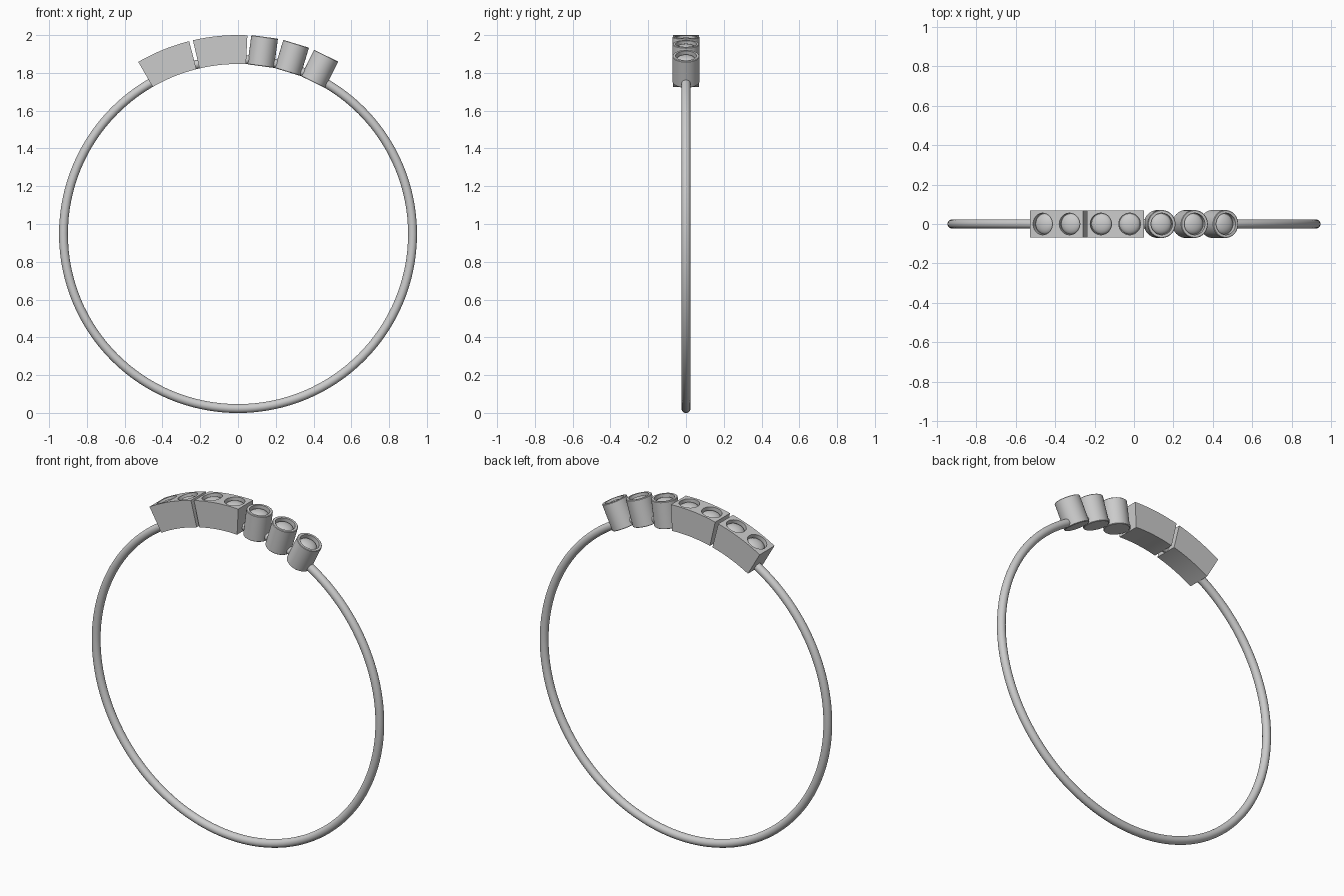
import bpy, bmesh
from math import sin, cos, pi, radians
from mathutils import Matrix

if "Cube" in bpy.data.objects:
    bpy.data.objects.remove(bpy.data.objects["Cube"])

CENTRE_Z = 0.947
R_IN, R_OUT = 0.90, 1.053      # radial extent of the beads
HALF_W = 0.069                 # half width of the long beads
HOLE_R = 0.055                 # socket radius
SEG = 48


def make_object(name, bm, matrix=None):
    bmesh.ops.recalc_face_normals(bm, faces=bm.faces)
    mesh = bpy.data.meshes.new(name)
    bm.to_mesh(mesh)
    bm.free()
    obj = bpy.data.objects.new(name, mesh)
    bpy.context.collection.objects.link(obj)
    if matrix:
        obj.matrix_world = matrix
    return obj


def smooth(obj):
    bpy.ops.object.select_all(action='DESELECT')
    obj.select_set(True)
    bpy.context.view_layer.objects.active = obj
    bpy.ops.object.shade_smooth_by_angle(angle=radians(35))


def on_ring(deg):
    # local z points outwards from the ring centre
    return Matrix.Translation((0, 0, CENTRE_Z)) @ Matrix.Rotation(radians(deg), 4, 'Y')


def lathe(name, profile, matrix):
    bm = bmesh.new()
    verts = [bm.verts.new((r, 0, z)) for r, z in profile]
    edges = [bm.edges.new(p) for p in zip(verts, verts[1:])]
    bmesh.ops.spin(bm, geom=verts + edges, axis=(0, 0, 1), cent=(0, 0, 0),
                   angle=2 * pi, steps=SEG, use_duplicate=False)
    bmesh.ops.remove_doubles(bm, verts=bm.verts, dist=1e-5)
    return make_object(name, bm, matrix)


def dome(r, top, height):
    # profile of a cabochon stone, rim to crown
    return [(r * cos(i * pi / 16), top - height + height * sin(i * pi / 16)) for i in range(8)] + [(0, top)]


def round_bead(name, deg):
    r, e = 0.071, 0.003
    profile = [(0, R_IN - 0.003), (r - e, R_IN - 0.003), (r, R_IN),
               (r, R_OUT - e), (r - e, R_OUT), (HOLE_R, R_OUT), (HOLE_R, R_OUT - 0.03)]
    profile += dome(HOLE_R - 0.002, R_OUT - 0.004, 0.026)
    smooth(lathe(name, profile, on_ring(deg)))


def long_bead(name, start, end):
    # curved block following the ring
    bm = bmesh.new()
    a0 = radians(start)
    vs = [bm.verts.new((r * sin(a0), y, r * cos(a0)))
          for r, y in ((R_IN, -HALF_W), (R_OUT, -HALF_W), (R_OUT, HALF_W), (R_IN, HALF_W))]
    face = bm.faces.new(vs)
    bm.faces.new(list(reversed([bm.verts.new(v.co) for v in vs])))
    bmesh.ops.spin(bm, geom=[face], axis=(0, 1, 0), cent=(0, 0, 0),
                   angle=radians(end - start), steps=16, use_duplicate=False)
    bmesh.ops.remove_doubles(bm, verts=bm.verts, dist=1e-5)
    block = make_object(name, bm, on_ring(0))
    mid = (start + end) / 2
    for i, deg in enumerate((mid - 4, mid + 4)):
        # socket and stone
        cutter = lathe(f"socket_cutter_{i}", [(0, R_OUT - 0.032), (HOLE_R, R_OUT - 0.032),
                                              (HOLE_R, R_OUT + 0.05), (0, R_OUT + 0.05)], on_ring(deg))
        cutter.hide_render = True
        mod = block.modifiers.new("socket", 'BOOLEAN')
        mod.operation, mod.solver, mod.object = 'DIFFERENCE', 'EXACT', cutter
        bpy.context.view_layer.update()
        bpy.context.view_layer.objects.active = block
        bpy.ops.object.modifier_apply(modifier=mod.name)
        bpy.data.objects.remove(cutter)
        smooth(lathe(f"{name}_stone_{i + 1}",
                     [(0, R_OUT - 0.036), (HOLE_R - 0.002, R_OUT - 0.036)]
                     + dome(HOLE_R - 0.002, R_OUT - 0.004, 0.026), on_ring(deg)))
    smooth(block)


# Thin band
bpy.ops.mesh.primitive_torus_add(major_radius=0.924, minor_radius=0.0235, major_segments=128,
                                 minor_segments=24, location=(0, 0, CENTRE_Z), rotation=(pi / 2, 0, 0))
band = bpy.context.object
band.name = "band"
smooth(band)

# Beads along the top
long_bead("long_bead_outer", -30.1, -14.2)
long_bead("long_bead_inner", -13.1, 2.7)
for i, deg in enumerate((7.7, 17.0, 26.3)):
    round_bead(f"round_bead_{i + 1}", deg)
